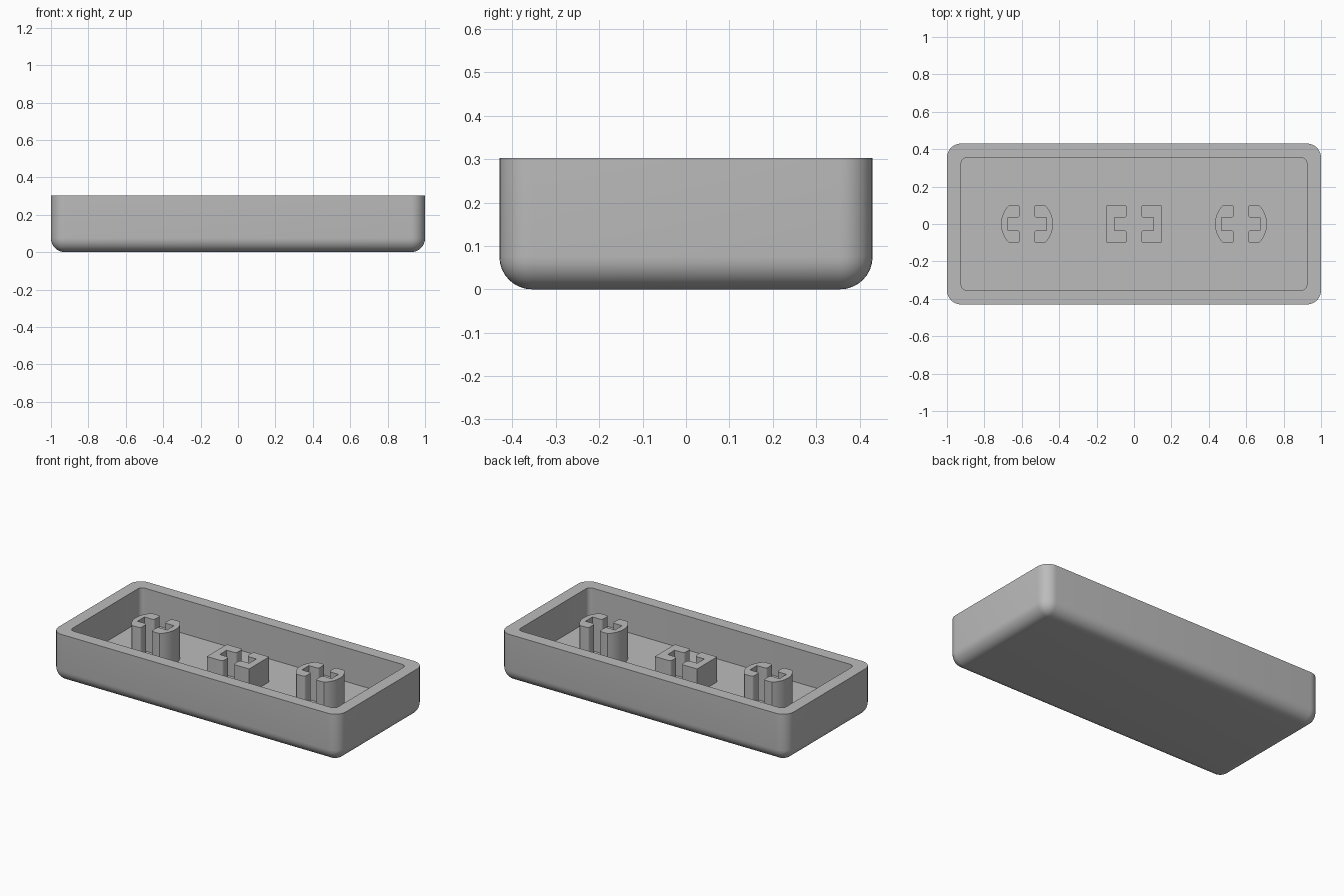
import bpy, bmesh
from math import sin, cos, pi, asin

cube = bpy.data.objects.get("Cube")
if cube:
    bpy.data.objects.remove(cube)

HX, HY, TOP, R = 1.0, 0.43, 0.303, 0.075   # outer half sizes, height, rounding
WALL, FLOOR = 0.076, 0.09                  # wall thickness, inside floor height
SEG = 8

grey = bpy.data.materials.new("plain grey")
grey.use_nodes = True
grey.diffuse_color = (0.5, 0.5, 0.5, 1)
grey.node_tree.nodes["Principled BSDF"].inputs["Base Color"].default_value = (0.5, 0.5, 0.5, 1)


def finish(bm, name):
    bmesh.ops.remove_doubles(bm, verts=bm.verts, dist=1e-5)
    bmesh.ops.recalc_face_normals(bm, faces=bm.faces)
    mesh = bpy.data.meshes.new(name)
    bm.to_mesh(mesh)
    bm.free()
    mesh.materials.append(grey)
    obj = bpy.data.objects.new(name, mesh)
    bpy.context.collection.objects.link(obj)
    bpy.ops.object.select_all(action="DESELECT")
    obj.select_set(True)
    bpy.context.view_layer.objects.active = obj
    bpy.ops.object.shade_smooth_by_angle(angle=pi / 6)
    return obj


def rounded_rect(hx, hy, r):
    """Counter-clockwise outline with SEG steps per corner."""
    pts = []
    for q, (sx, sy) in enumerate([(1, 1), (-1, 1), (-1, -1), (1, -1)]):
        for i in range(SEG + 1):
            a = (q + i / SEG) * pi / 2
            pts.append((sx * (hx - r) + r * cos(a), sy * (hy - r) + r * sin(a)))
    return pts


# Tray shell: rings from the rounded underside, over the rim, down to the floor
def build_shell():
    bm = bmesh.new()
    rings = []
    for i in range(SEG + 1):
        a = i / SEG * pi / 2
        inset = R * (1 - sin(a))
        rings.append((inset, R - inset, R * (1 - cos(a))))
    rings += [(0, R, TOP), (WALL, 0.03, TOP), (WALL, 0.03, FLOOR)]
    loops = [[bm.verts.new((x, y, z)) for x, y in rounded_rect(HX - d, HY - d, r)]
             for d, r, z in rings]
    n = len(loops[0])
    for lo, hi in zip(loops, loops[1:]):
        for i in range(n):
            j = (i + 1) % n
            bm.faces.new((lo[i], lo[j], hi[j], hi[i]))
    # Underside and inside floor
    bm.faces.new([v for i, v in enumerate(loops[0]) if i % (SEG + 1) == 0])
    bm.faces.new(loops[-1])
    finish(bm, "tray_shell")


def corner(x, y, r, start):
    """Quarter round ending an arm, turning counter-clockwise from start."""
    return [(x + r * cos(start + i * pi / 8), y + r * sin(start + i * pi / 8))
            for i in range(5)]


# Socket post: two C-shaped halves facing each other across a cross-shaped slot
def build_post(name, cx, top, round_side):
    arm, tip, notch, back, r = 0.1, 0.037, 0.035, 0.103, 0.014
    half = corner(-tip - r, notch + r, r, -pi / 2)
    half += corner(-tip - r, arm - r, r, 0)
    if round_side:
        radius = 0.139
        a0 = asin(arm / radius)
        half += [(-radius * cos(a0 * (1 - i / 6)), radius * sin(a0 * (1 - i / 6)))
                 for i in range(6)]
        half.append((-radius, 0))
    else:
        half.append((-0.147, arm))
    # Mirror the upper arm to get the lower one
    lower = [(x, -y) for x, y in reversed(half) if y > 0]
    outline = [(-back, notch)] + half + lower + [(-back, -notch)]
    bm = bmesh.new()
    for side in (1, -1):
        base = [bm.verts.new((cx + side * x, y, FLOOR - 0.01)) for x, y in outline]
        face = bm.faces.new(base)
        new = bmesh.ops.extrude_face_region(bm, geom=[face])["geom"]
        moved = [v for v in new if isinstance(v, bmesh.types.BMVert)]
        bmesh.ops.translate(bm, verts=moved, vec=(0, 0, top - FLOOR + 0.01))
    finish(bm, name)


build_shell()
build_post("right_post", -0.572, TOP, True)
build_post("centre_post", 0, 0.247, False)
build_post("left_post", 0.572, TOP, True)
